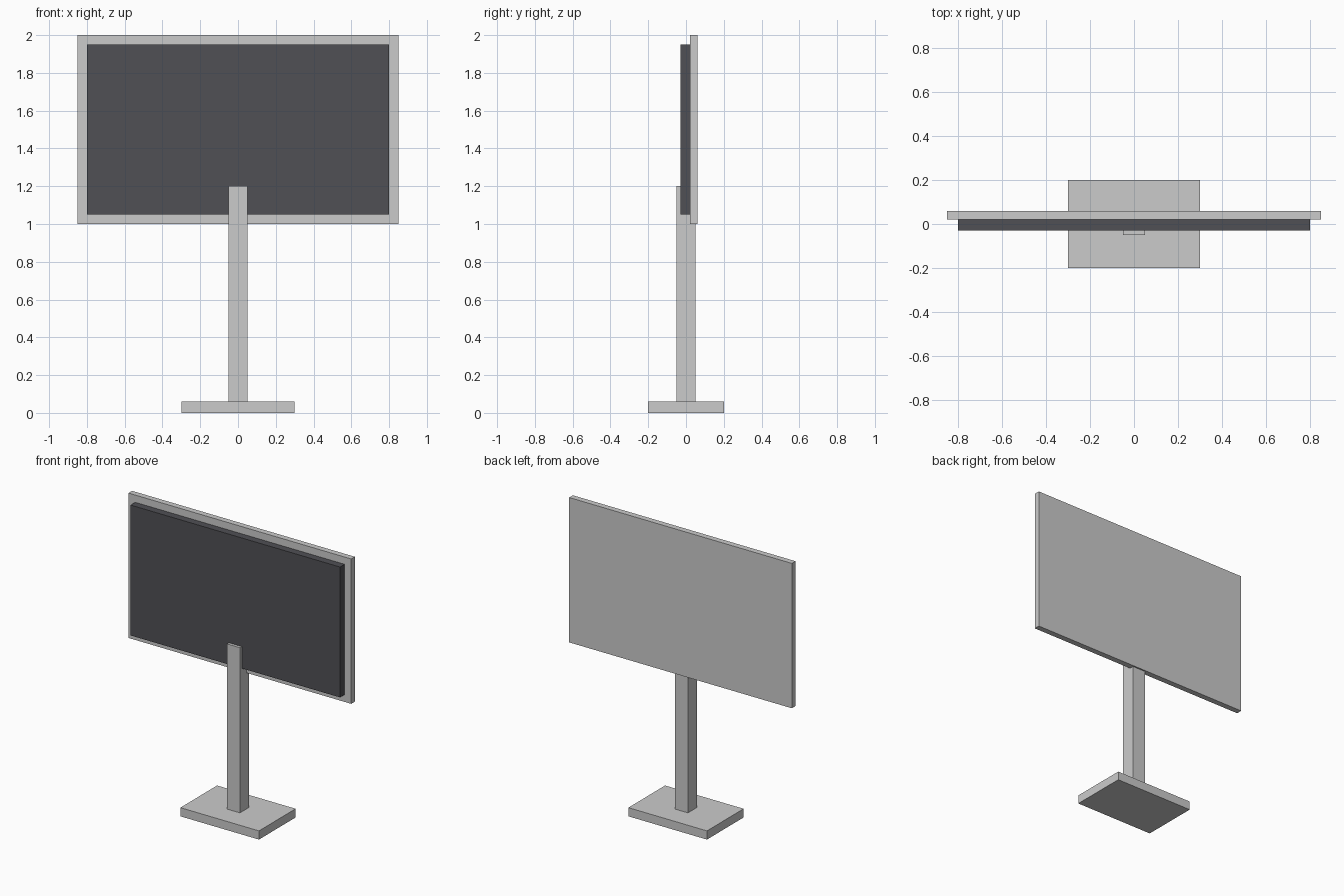
import bpy
from mathutils import Vector

if "Cube" in bpy.data.objects:
    bpy.data.objects.remove(bpy.data.objects["Cube"])


def box(name, low, high, material=None):
    """Add a box spanning two opposite corners."""
    low, high = Vector(low), Vector(high)
    bpy.ops.mesh.primitive_cube_add(size=1, location=(low + high) / 2)
    obj = bpy.context.object
    obj.name = name
    obj.scale = high - low
    bpy.ops.object.transform_apply(location=False, rotation=False, scale=True)
    if material:
        obj.data.materials.append(material)
    return obj


dark = bpy.data.materials.new("dark_screen")
dark.diffuse_color = (0.08, 0.08, 0.09, 1)
dark.use_nodes = True
dark.node_tree.nodes["Principled BSDF"].inputs["Base Color"].default_value = dark.diffuse_color

# Stand
box("base", (-0.3, -0.2, 0), (0.3, 0.2, 0.06))
box("post", (-0.05, -0.05, 0.06), (0.05, 0.05, 1.2))

# Display: dark panel in front of a larger backing plate
box("screen", (-0.8, -0.03, 1.05), (0.8, 0.02, 1.95), dark)
box("back_panel", (-0.85, 0.02, 1.0), (0.85, 0.06, 2.0))
